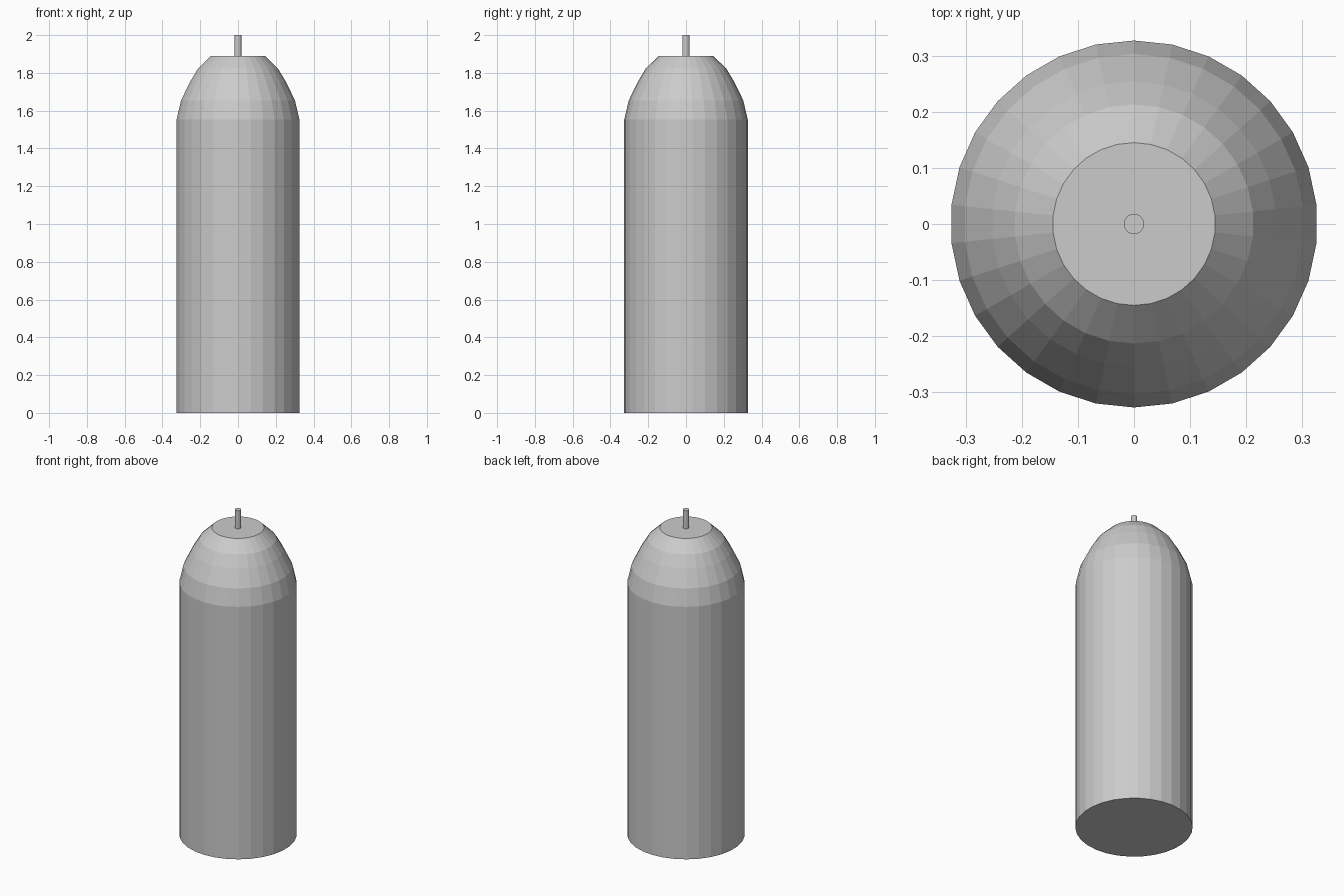
import bpy, bmesh, math

if "Cube" in bpy.data.objects:
    bpy.data.objects.remove(bpy.data.objects["Cube"])

grey = bpy.data.materials.new("light_grey")
grey.diffuse_color = (0.6, 0.6, 0.6, 1)
grey.use_nodes = True
grey.node_tree.nodes["Principled BSDF"].inputs["Base Color"].default_value = grey.diffuse_color


def lathe(name, profile, sides):
    """Closed flat-faced solid turned round z from (radius, height) points."""
    bm = bmesh.new()
    rings = []
    for r, z in profile:
        ring = []
        for i in range(sides):
            a = math.pi / 2 + 2 * math.pi * i / sides
            ring.append(bm.verts.new((r * math.cos(a), r * math.sin(a), z)))
        rings.append(ring)
    for lo, hi in zip(rings, rings[1:]):
        for i in range(sides):
            j = (i + 1) % sides
            bm.faces.new((lo[i], lo[j], hi[j], hi[i]))
    bm.faces.new(rings[0][::-1])
    bm.faces.new(rings[-1])
    bmesh.ops.recalc_face_normals(bm, faces=bm.faces[:])
    mesh = bpy.data.meshes.new(name)
    bm.to_mesh(mesh)
    bm.free()
    mesh.materials.append(grey)
    ob = bpy.data.objects.new(name, mesh)
    bpy.context.collection.objects.link(ob)
    return ob


# Cylinder body with faceted domed shoulder and flat top
lathe("body", [(0.327, 0), (0.327, 1.553), (0.303, 1.655), (0.254, 1.755),
               (0.213, 1.823), (0.145, 1.889)], 30)

# Thin stem on top
lathe("stem", [(0.018, 1.889), (0.018, 2.0)], 30)
